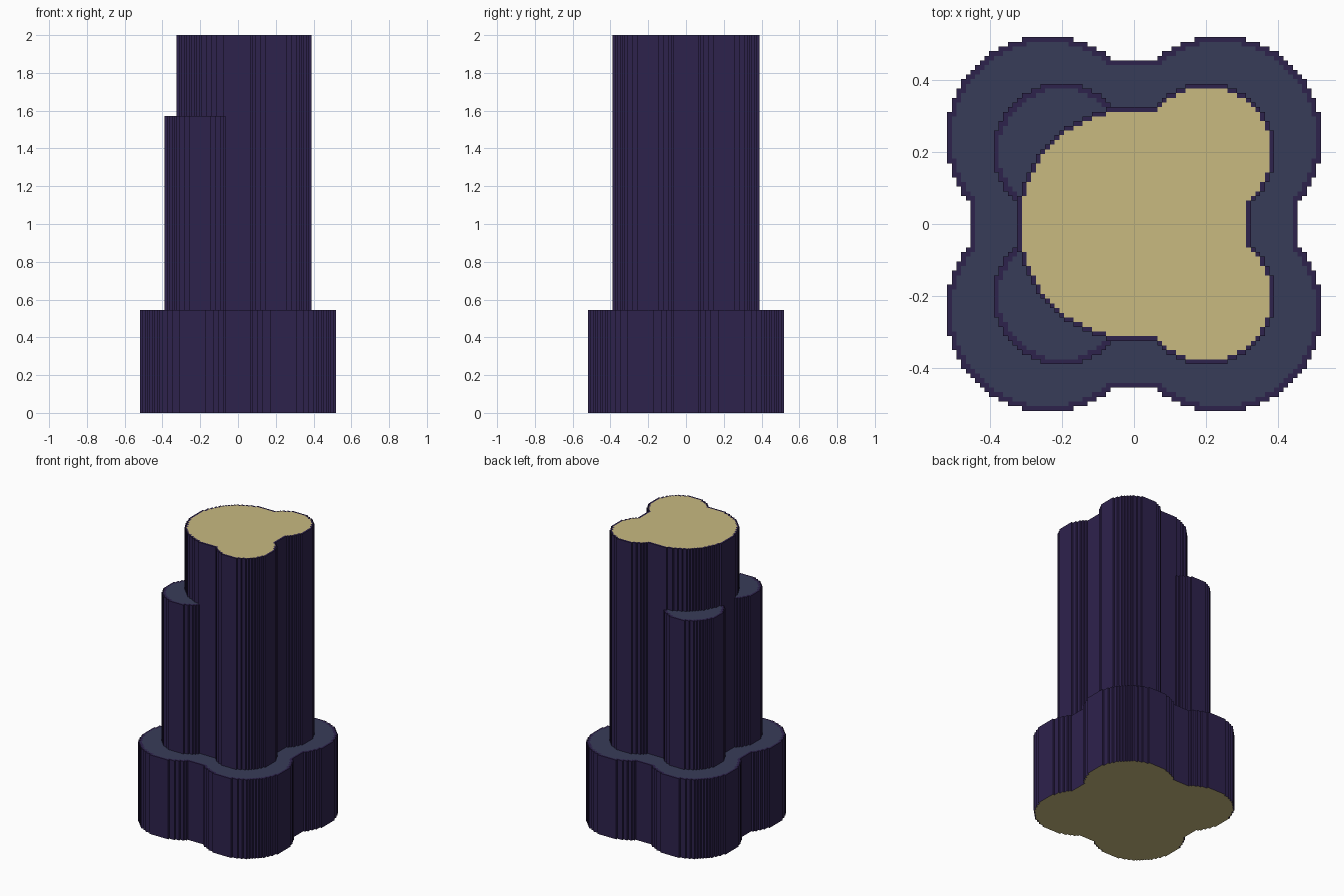
import bpy, bmesh

if "Cube" in bpy.data.objects:
    bpy.data.objects.remove(bpy.data.objects["Cube"])

S = 2 / 154          # size of one block step
N = 42               # half width of the sampling grid


def material(name, rgb):
    m = bpy.data.materials.new(name)
    m.diffuse_color = (*rgb, 1)
    m.use_nodes = True
    m.node_tree.nodes["Principled BSDF"].inputs["Base Color"].default_value = m.diffuse_color
    return m


MATS = [material("dark purple", (0.027, 0.016, 0.073)),
        material("slate blue", (0.039, 0.046, 0.099)),
        material("tan", (0.578, 0.491, 0.216))]
PURPLE, BLUE, TAN = 0, 1, 2


def disc(cx, cy, r):
    """Grid cells whose centres lie in a circle."""
    return {(i, j) for i in range(-N, N) for j in range(-N, N)
            if (i + .5 - cx) ** 2 + (j + .5 - cy) ** 2 <= r * r}


def clover(core, offset, r, sides=(-1, 1)):
    """Central disc with corner lobes on the given x sides."""
    cells = disc(0, 0, core)
    for sx in sides:
        for sy in (-1, 1):
            cells |= disc(sx * offset, sy * offset, r)
    return cells


def inner(cells, diagonal):
    """Cells that do not touch the outline."""
    near = [(1, 0), (-1, 0), (0, 1), (0, -1)]
    if diagonal:
        near += [(1, 1), (1, -1), (-1, 1), (-1, -1)]
    return {c for c in cells
            if all((c[0] + a, c[1] + b) in cells for a, b in near)}


def tier(name, cells, z0, z1, top, covered=frozenset(), bottom=None):
    """Stepped prism with a purple rim around its coloured caps."""
    bm = bmesh.new()
    verts = {}

    def v(i, j, z):
        key = (i, j, z)
        if key not in verts:
            verts[key] = bm.verts.new((i * S, j * S, z * S))
        return verts[key]

    def face(points, mat):
        bm.faces.new([v(*p) for p in points]).material_index = mat

    core = inner(cells, top == BLUE)
    for i, j in sorted(cells):
        ring = [(i, j), (i + 1, j), (i + 1, j + 1), (i, j + 1)]
        if (i, j) not in covered:
            face([(*p, z1) for p in ring], top if (i, j) in core else PURPLE)
        if bottom is not None:
            face([(*p, z0) for p in reversed(ring)], bottom)
        # outer walls
        for k, (a, b) in enumerate([(0, -1), (1, 0), (0, 1), (-1, 0)]):
            if (i + a, j + b) not in cells:
                p, q = ring[k], ring[(k + 1) % 4]
                face([(*p, z0), (*q, z0), (*q, z1), (*p, z1)], PURPLE)
    me = bpy.data.meshes.new(name)
    bm.to_mesh(me)
    bm.free()
    for m in MATS:
        me.materials.append(m)
    ob = bpy.data.objects.new(name, me)
    bpy.context.collection.objects.link(ob)


base = clover(35.2, 18.5, 21.7)
trunk = clover(25.2, 15.5, 14.7)
shaft = clover(25.2, 15.5, 14.7, sides=(1,))

tier("base", base, 0, 42, BLUE, covered=trunk, bottom=TAN)
tier("trunk", trunk, 42, 121, BLUE, covered=shaft)
tier("upper_shaft", shaft, 121, 154, TAN)
